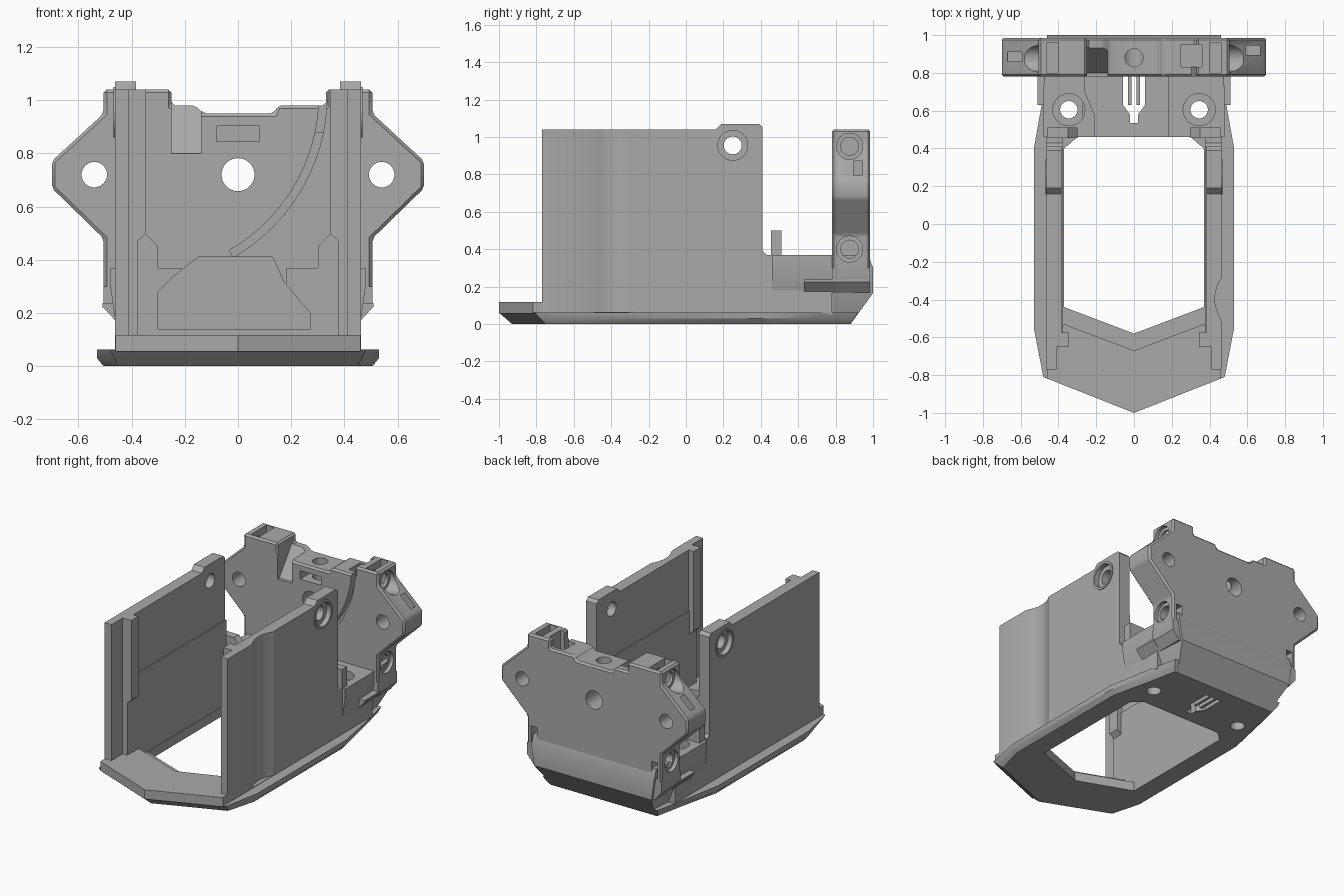
import bpy, bmesh, math
from mathutils import Vector

cube = bpy.data.objects.get("Cube")
if cube:
    bpy.data.objects.remove(cube)

grey = bpy.data.materials.new("plain_grey")
grey.use_nodes = True
tone = (0.4, 0.4, 0.4, 1)
grey.diffuse_color = tone
grey.node_tree.nodes["Principled BSDF"].inputs["Base Color"].default_value = tone


def loft(name, rings):
    """Closed solid through rings of matching points."""
    bm = bmesh.new()
    loops = [[bm.verts.new(p) for p in r] for r in rings]
    n = len(loops[0])
    for a, b in zip(loops, loops[1:]):
        for i in range(n):
            j = (i + 1) % n
            bm.faces.new((a[i], a[j], b[j], b[i]))
    bm.faces.new(loops[0][::-1])
    bm.faces.new(loops[-1])
    bmesh.ops.recalc_face_normals(bm, faces=bm.faces[:])
    mesh = bpy.data.meshes.new(name)
    bm.to_mesh(mesh)
    bm.free()
    ob = bpy.data.objects.new(name, mesh)
    bpy.context.collection.objects.link(ob)
    mesh.materials.append(grey)
    return ob


def prism(name, pts, axis, a, b):
    """Extrude a 2D outline along an axis from a to b."""
    def at(p, d):
        q = list(p)
        q.insert("xyz".index(axis), d)
        return q
    return loft(name, [[at(p, d) for p in pts] for d in (a, b)])


def box(name, x, y, z):
    return prism(name, [(x[0], y[0]), (x[1], y[0]), (x[1], y[1]), (x[0], y[1])], "z", *z)


def rod(name, c, r, axis, a, b, n=32):
    pts = [(c[0] + r * math.cos(i * math.tau / n), c[1] + r * math.sin(i * math.tau / n)) for i in range(n)]
    return prism(name, pts, axis, a, b)


def mirrored(half):
    """Complete a right-half outline about the centre line."""
    return half + [(-x, *rest) for x, *rest in reversed(half) if abs(x) > 1e-6]


def apply(ob, mod):
    bpy.context.view_layer.objects.active = ob
    bpy.ops.object.modifier_apply(modifier=mod.name)


def bevel(ob, width, segments=1):
    m = ob.modifiers.new("edge", "BEVEL")
    m.width, m.segments, m.limit_method = width, segments, "ANGLE"
    apply(ob, m)


def cut(targets, cutters):
    for c in cutters:
        for t in targets:
            m = t.modifiers.new("cut", "BOOLEAN")
            m.operation, m.solver, m.object = "DIFFERENCE", "EXACT", c
            apply(t, m)
        bpy.data.objects.remove(c)


# base frame with chamfered underside
low = mirrored([(0, -.93), (.45, -.75), (.505, -.55), (.505, .40), (.44, .68), (.40, .88)])
mid = mirrored([(0, -.965), (.465, -.78), (.53, -.55), (.53, .40), (.47, .68), (.42, .90)])
top = mirrored([(0, -1), (.48, -.81), (.53, -.55), (.53, .40), (.48, .68), (.43, .92)])
base = loft("base_frame", [[(x, y, z) for x, y in r] for r, z in ((low, 0), (mid, .03), (top, .062))])
window = mirrored([(0, -.58), (.37, -.44), (.37, .40), (.30, .46)])
cut([base], [prism("cutter", window, "z", -.1, .3)])

# raised lip at the pointed front
lip = mirrored([(0, -1), (.46, -.818), (.46, -.765), (.37, -.53), (0, -.67)][:4])
lip.insert(4, (0, -.67))
prism("front_lip", lip, "z", .055, .118)

# rear block with sloped back
rear_rings = [(.40, .88, 0), (.46, 1.0, .165), (.48, 1.0, .30), (.48, .975, .37)]
rear = loft("rear_block", [[(-x, .46, z), (x, .46, z), (x, .7, z), (x - .02, y, z), (.02 - x, y, z), (-x, .7, z)]
                           for x, y, z in rear_rings])

# back plate with pointed ears and two towers
right = [(.45, .165), (.505, .225), (.505, .48), (.70, .67), (.70, .77), (.505, .95), (.505, 1.04)]
outline = right + [(.33, 1.04), (.33, .98), (.15, .98), (.135, .95), (-.13, .95),
                   (-.16, .98), (-.25, .98), (-.25, 1.04)] + [(-x, z) for x, z in reversed(right)]
plate = prism("back_plate", outline, "y", .78, .985)
bevel(plate, .012)

# ramp beside the left tower and cable pocket below
ramp = prism("cutter", [(.70, .80), (.80, .80), (.94, .99), (.94, 1.1), (.70, 1.1)], "x", -.25, -.14)
tray = prism("cutter", [(-.30, .14), (.27, .14), (.27, .2), (.17, .32), (.13, .41),
                        (-.15, .41), (-.25, .33), (-.30, .28)], "y", .4, .93)
cut([plate], [ramp])
cut([plate, rear], [tray])
cut([rear], [prism("cutter", [(-.21, .4), (.18, .4), (.18, .8), (-.26, .8), (-.26, .7), (-.21, .58)], "z", .15, .6)])

# curved guide slot
centre, radius = (-.37, 1.02), .69
arc = [math.radians(-a) for a in range(0, 61, 4)]
slot = [(centre[0] + (radius + w) * math.cos(a), centre[1] + (radius + w) * math.sin(a))
        for w, seq in ((.015, arc), (-.015, arc[::-1])) for a in seq]
cut([plate], [prism("cutter", slot, "y", .7, .83),
              box("cutter", (.25, .36), (.83, .95), (.88, 1.2))])

# plate holes, nut slots and side screw sockets
holes = [rod("cutter", (x, .72), r, "y", .7, 1.1) for x, r in ((0, .062), (.54, .048), (-.54, .048))]
holes += [rod("cutter", (0, .88), .048, "z", .76, 1.1), box("cutter", (-.08, .08), (.7, .93), (.845, .902))]
for s in (-1, 1):
    def span(a, b):
        return (min(s * a, s * b), max(s * a, s * b))
    holes += [box("cutter", span(.40, .46), (.80, .96), (.88, 1.2)),
              box("cutter", span(.43, .475), (.88, 1.1), (.31, .42))]
    for z in (.40, .95):
        holes += [rod("cutter", (.875, z), .07, "x", *span(.48, .6)),
                  rod("cutter", (.875, z), .048, "x", *span(.36, .6))]
    y = .885 if s < 0 else .92
    holes.append(box("cutter", span(.55, .67), (y - .025, y + .025), (.765, .87)))
cut([plate], holes)

# floor slots and vertical screw holes
vents = [box("cutter", (x - .013, x + .013), (y, .78), (-.1, .3)) for x, y in ((-.045, .63), (0, .60), (.045, .63))]
neck = prism("cutter", [(-.022, .535), (.022, .535), (.022, .58), (.058, .63), (-.058, .63), (-.022, .58)], "z", -.1, .3)
screws = []
for x in (-.345, .345):
    screws += [rod("cutter", (x, .605), .046, "z", -.1, .6), rod("cutter", (x, .605), .085, "z", .31, .6)]
cut([base, rear], vents + [neck] + screws)

# side walls, ribs, posts and lower shoulders
profile = [(-.77, .05), (-.77, 1.04), (.16, 1.04), (.19, 1.07), (.39, 1.07), (.41, 1.05),
           (.41, .39), (.43, .37), (.78, .37), (.78, .05)]
for s, side in ((1, "left"), (-1, "right")):
    wall = prism(side + "_wall", profile, "x", s * .375, s * .462)
    cutters = [rod("cutter", (.25, .955), .048, "x", s * .3, s * .6),
               rod("cutter", (.25, .955), .08, "x", s * .435, s * .6),
               box("cutter", sorted((s * .3, s * .41)), (-.9, -.65), (.118, 1.2)),
               box("cutter", sorted((s * .3, s * .383)), (-.58, .5), (.63, 1.2)),
               rod("cutter", (s * .345, .605), .085, "z", .31, .6),
               rod("cutter", (s * .345, .605), .046, "z", -.1, .6)]
    if s > 0:
        groove = [(.47, -.53), (.44, -.46), (.43, -.42), (.43, -.37), (.44, -.33), (.47, -.27)]
        cutters.append(prism("cutter", groove, "z", .065, 1.2))
    cut([wall], cutters)
    ring = rod(side + "_screw_ring", (.25, .955), .095, "x", s * .45, s * .468)
    cut([ring], [rod("cutter", (.25, .955), .08, "x", s * .4, s * .5)])
    prism(side + "_inner_rib", [(s * x, z) for x, z in ((.345, 1.04), (.345, .50), (.41, .44), (.42, 1.04))],
          "y", -.65, -.575)
    prism(side + "_post", [(s * x, z) for x, z in ((.46, .36), (.46, .50), (.35, .50), (.30, .45), (.30, .36))],
          "y", .455, .51)
    prism(side + "_shoulder", [(s * x, z) for x, z in ((.40, .165), (.455, .165), (.51, .225), (.51, .237), (.40, .237))],
          "y", .63, .80)
    prism(side + "_rear_corner", [(s * x, z) for x, z in ((.40, .165), (.455, .165), (.505, .225), (.505, .30), (.40, .30))],
          "y", .78, .985)

# crisp edges with smooth rounds
for ob in bpy.context.collection.objects:
    if ob.type == "MESH" and grey.name in ob.data.materials:
        bpy.ops.object.select_all(action="DESELECT")
        ob.select_set(True)
        bpy.context.view_layer.objects.active = ob
        bpy.ops.object.shade_smooth_by_angle(angle=math.radians(25))
